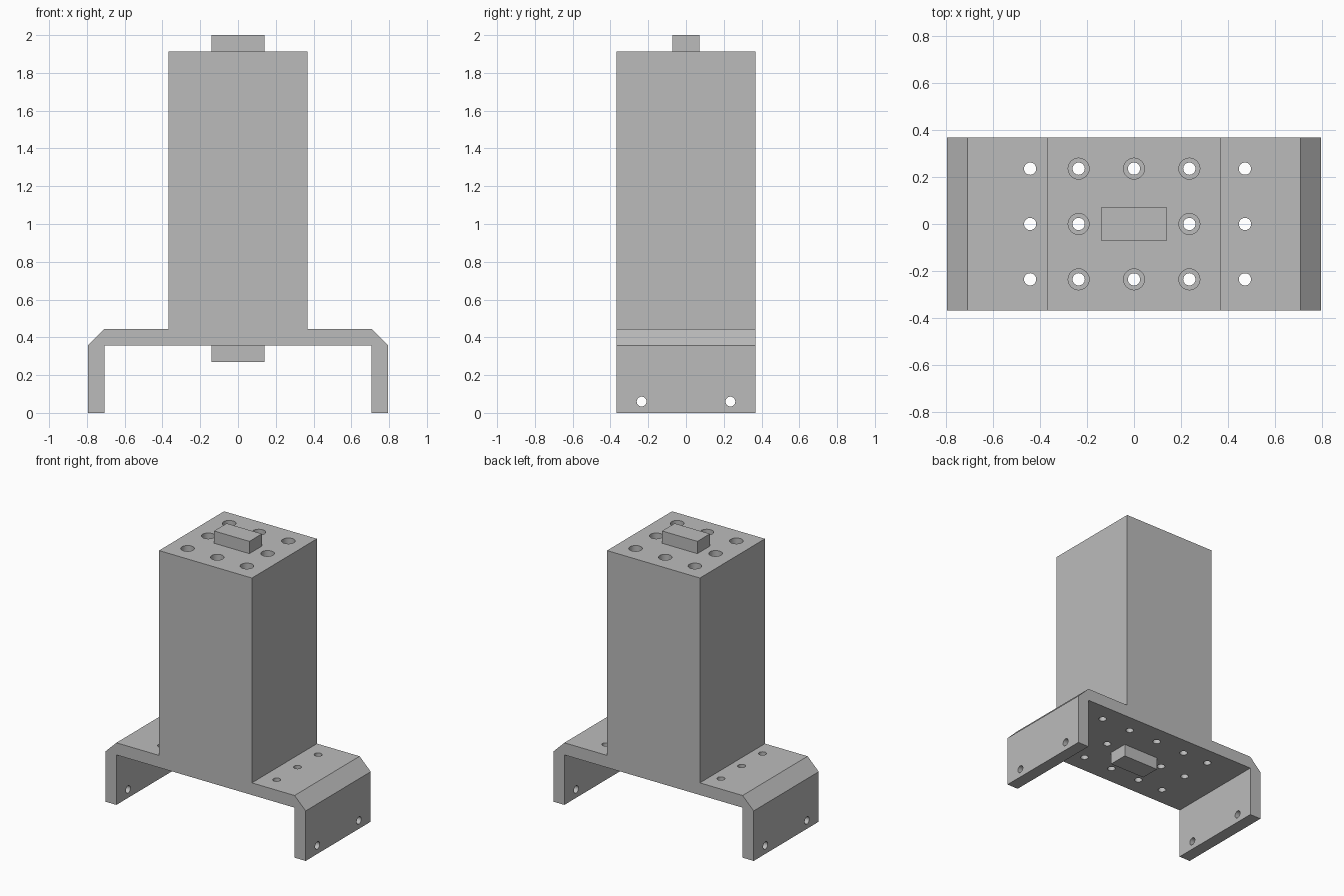
import bpy
import bmesh
from math import radians
from mathutils import Matrix, Vector

cube = bpy.data.objects.get("Cube")
if cube:
    bpy.data.objects.remove(cube, do_unlink=True)

# Single plain grey
grey = bpy.data.materials.new("plain grey")
grey.use_nodes = True
colour = (0.5, 0.5, 0.5, 1)
grey.diffuse_color = colour
grey.node_tree.nodes["Principled BSDF"].inputs["Base Color"].default_value = colour

DEPTH = 0.368        # half depth, also half width of the tower
OUTER, INNER = 0.794, 0.706
PLATE_LOW, PLATE_TOP = 0.358, 0.445
TOWER_TOP = 1.912
HOLE, BORE = 0.026, 0.0445
PITCH = 0.235


def to_object(bm, name):
    bmesh.ops.recalc_face_normals(bm, faces=bm.faces)
    mesh = bpy.data.meshes.new(name)
    bm.to_mesh(mesh)
    bm.free()
    obj = bpy.data.objects.new(name, mesh)
    bpy.context.collection.objects.link(obj)
    mesh.materials.append(grey)
    return obj


def box(name, low, high):
    bm = bmesh.new()
    low, high = Vector(low), Vector(high)
    bmesh.ops.create_cube(bm, size=1)
    bmesh.ops.scale(bm, vec=high - low, verts=bm.verts)
    bmesh.ops.translate(bm, vec=(low + high) / 2, verts=bm.verts)
    return to_object(bm, name)


def spun_pin(bm, steps, place):
    """Add a closed pin from (radius, height) steps, turned about its axis."""
    pts = [(0, steps[0][1])] + steps + [(0, steps[-1][1])]
    verts = [bm.verts.new((r, 0, z)) for r, z in pts]
    edges = [bm.edges.new(pair) for pair in zip(verts, verts[1:])]
    made = bmesh.ops.spin(bm, geom=verts + edges, cent=(0, 0, 0), axis=(0, 0, 1),
                          angle=radians(360), steps=32, use_duplicate=False)
    group = set(verts) | {v for v in bm.verts if not v.tag}
    bmesh.ops.transform(bm, matrix=place, verts=list(group))
    for v in group:
        v.tag = True


# Tower and bracket: one outline, half mirrored, extruded front to back
half = [(DEPTH, TOWER_TOP), (DEPTH, PLATE_TOP), (INNER, PLATE_TOP),
        (OUTER, PLATE_LOW), (OUTER, 0), (INNER, 0), (INNER, PLATE_LOW)]
outline = half + [(-x, z) for x, z in reversed(half)]
bm = bmesh.new()
face = bm.faces.new([bm.verts.new((x, -DEPTH, z)) for x, z in outline])
extruded = bmesh.ops.extrude_face_region(bm, geom=[face], use_keep_orig=True)
back = [g for g in extruded["geom"] if isinstance(g, bmesh.types.BMVert)]
bmesh.ops.translate(bm, vec=(0, 2 * DEPTH, 0), verts=back)
body = to_object(bm, "tower_and_bracket")

# Hole cutters: stepped bores in the tower, plain holes in flanges and legs
stepped = [(HOLE, 0.3), (HOLE, PLATE_TOP), (BORE, PLATE_TOP), (BORE, 2.05)]
plain = [(HOLE, 0.3), (HOLE, 0.5)]
cross = [(HOLE, -1), (HOLE, 1)]
bm = bmesh.new()
for y in (-PITCH, 0, PITCH):
    for x in (-PITCH, 0, PITCH):
        if x or y:
            spun_pin(bm, stepped, Matrix.Translation((x, y, 0)))
    for x in (-0.441, 0.471):
        spun_pin(bm, plain, Matrix.Translation((x, y, 0)))
    if y:
        turn = Matrix.Rotation(radians(90), 4, 'Y')
        spun_pin(bm, cross, Matrix.Translation((0, y, 0.06)) @ turn)
bmesh.ops.remove_doubles(bm, verts=bm.verts, dist=0.0001)
cutter = to_object(bm, "hole_cutters")
cutter.hide_render = True

# Cut the holes, then drop the cutters
mod = body.modifiers.new("holes", 'BOOLEAN')
mod.operation = 'DIFFERENCE'
mod.solver = 'EXACT'
mod.object = cutter
bpy.ops.object.select_all(action='DESELECT')
bpy.context.view_layer.objects.active = body
body.select_set(True)
bpy.ops.object.modifier_apply(modifier=mod.name)
bpy.data.objects.remove(cutter, do_unlink=True)
bpy.ops.object.shade_smooth_by_angle(angle=radians(30))

# Locating keys above the tower and below the plate
box("top_key", (-0.14, -0.071, TOWER_TOP), (0.14, 0.071, 2.0))
box("bottom_key", (-0.14, -0.071, 0.27), (0.14, 0.071, PLATE_LOW))
